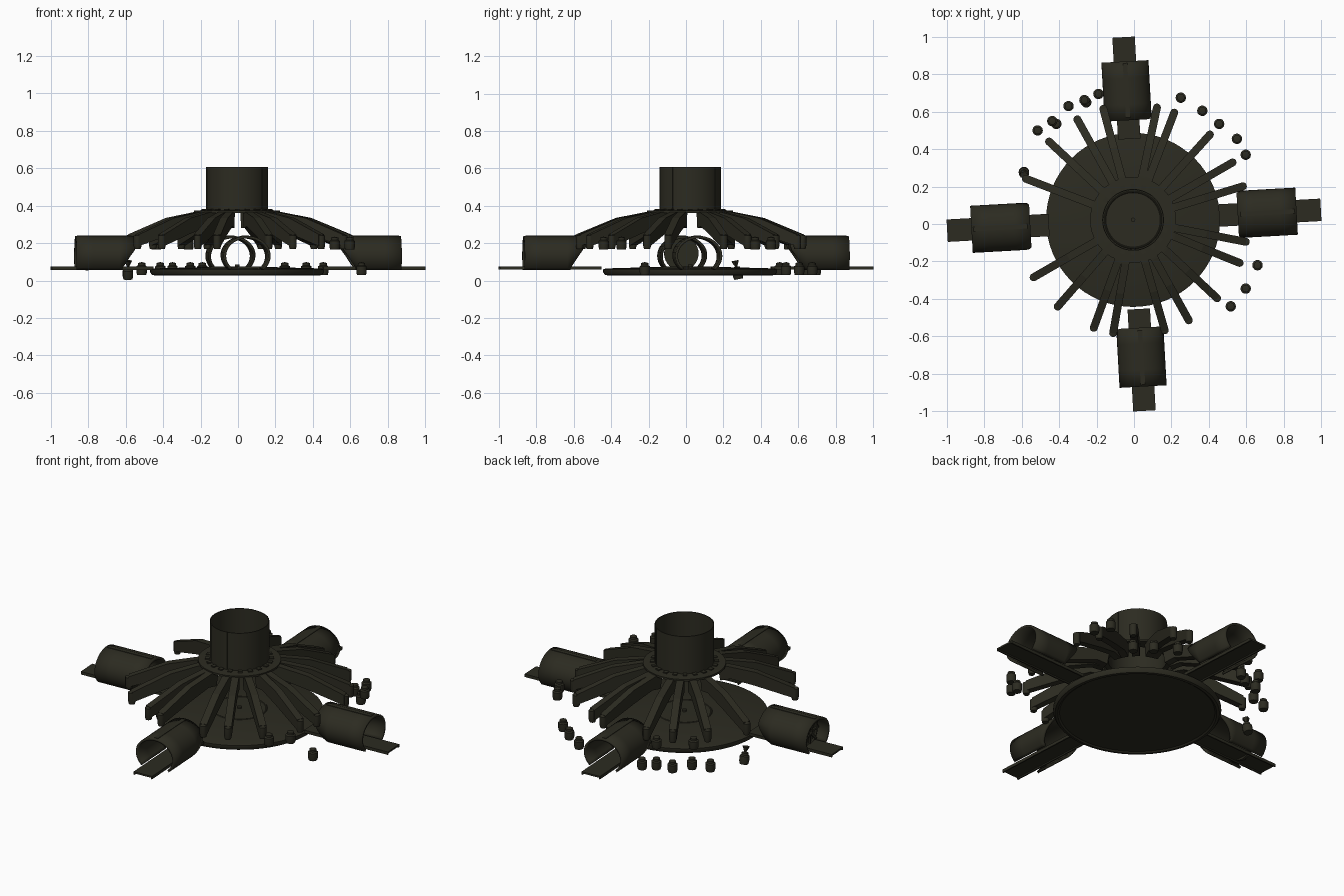
import bpy, bmesh, math
from mathutils import Matrix, Vector

cube = bpy.data.objects.get("Cube")
if cube:
    bpy.data.objects.remove(cube, do_unlink=True)

metal = bpy.data.materials.new("dark olive metal")
metal.use_nodes = True
COLOUR = (0.025, 0.024, 0.015, 1)
metal.diffuse_color = COLOUR
metal.node_tree.nodes["Principled BSDF"].inputs["Base Color"].default_value = COLOUR

HUB = Vector((-0.005, 0.022, 0))


def finish(name, bm, matrix=Matrix(), smooth=True):
    bmesh.ops.recalc_face_normals(bm, faces=bm.faces)
    mesh = bpy.data.meshes.new(name)
    bm.to_mesh(mesh)
    bm.free()
    mesh.materials.append(metal)
    ob = bpy.data.objects.new(name, mesh)
    bpy.context.collection.objects.link(ob)
    ob.matrix_world = matrix
    if smooth:
        bpy.ops.object.select_all(action='DESELECT')
        ob.select_set(True)
        bpy.context.view_layer.objects.active = ob
        bpy.ops.object.shade_smooth_by_angle(angle=math.radians(35))
    return ob


def lathe(name, profile, matrix, sides=48, closed=False):
    """Spin an (r, z) profile about the local z axis."""
    bm = bmesh.new()
    pts = [bm.verts.new((r, 0, z)) for r, z in profile]
    edges = [bm.edges.new(p) for p in zip(pts, pts[1:])]
    if closed:
        edges.append(bm.edges.new((pts[-1], pts[0])))
    bmesh.ops.spin(bm, geom=pts + edges, axis=(0, 0, 1), cent=(0, 0, 0),
                   angle=math.tau, steps=sides, use_duplicate=False)
    bmesh.ops.remove_doubles(bm, verts=bm.verts, dist=0.0002)
    return finish(name, bm, matrix)


def prism(name, outline, width, matrix):
    """Extrude an (x, z) outline across local y."""
    bm = bmesh.new()
    face = bm.faces.new([bm.verts.new((x, -width / 2, z)) for x, z in outline])
    new = bmesh.ops.extrude_face_region(bm, geom=[face])["geom"]
    bmesh.ops.translate(bm, vec=(0, width, 0),
                        verts=[v for v in new if isinstance(v, bmesh.types.BMVert)])
    return finish(name, bm, matrix, smooth=False)


def box(name, lo, hi, matrix):
    outline = [(lo[0], lo[2]), (hi[0], lo[2]), (hi[0], hi[2]), (lo[0], hi[2])]
    shift = Matrix.Translation((0, (lo[1] + hi[1]) / 2, 0))
    return prism(name, outline, hi[1] - lo[1], matrix @ shift)


def turn(degrees, origin=HUB):
    return Matrix.Translation(origin) @ Matrix.Rotation(math.radians(degrees), 4, 'Z')


# Round floor, tower and collar
lathe("floor_disc", [(0, 0.035), (0.43, 0.035), (0.44, 0.028), (0.455, 0.03), (0.465, 0.045),
                     (0.465, 0.06), (0.45, 0.065), (0.155, 0.073), (0.152, 0.076), (0.148, 0.076),
                     (0.145, 0.073), (0, 0.074)], turn(0), 64)
lathe("floor_stud", [(0, 0.085), (0.012, 0.085), (0.012, 0.07)], turn(0), 12)
lathe("tower", [(0.165, 0.37), (0.165, 0.606), (0.16, 0.606), (0.16, 0.37)],
      turn(0), 48, True)
lathe("collar", [(0.16, 0.362), (0.23, 0.362), (0.23, 0.374), (0.16, 0.378)],
      turn(0), 48, True)
for i in range(20):
    box("collar_tooth", (0.165, -0.012, 0.37), (0.19, 0.012, 0.383), turn(i * 18))
for i in range(8):
    box("tower_seam", (0.162, -0.002, 0.38), (0.167, 0.002, 0.606), turn(i * 45 + 10))

# Radiating roof ribs with a rounded post at each tip
RIB = [(0.185, 0.372), (0.24, 0.366), (0.4, 0.335), (0.616, 0.247),
       (0.616, 0.185), (0.4, 0.252), (0.26, 0.29), (0.2, 0.28)]
for a in (17, 30, 48, 69, 78, 105, 119, 137, 159, 210, 229, 250, 260, 286, 299, 317, 338, 349):
    prism("roof_rib", RIB, 0.042, turn(a))
    lathe("rib_post", [(0, 0.17), (0.017, 0.17), (0.021, 0.185), (0.021, 0.24), (0, 0.248)],
          turn(a) @ Matrix.Translation((0.614, 0, 0)), 14)


# Four arched tunnels with walkways
def tunnel(matrix):
    bm = bmesh.new()
    rows = []
    steps = 30
    for i in range(steps + 1):
        a = math.radians(-45 + 270 * i / steps)
        y, z = 0.119 * math.cos(a), 0.132 + 0.1 * math.sin(a)
        inner = 0.555 + 0.07 * min(1, max(0, (0.17 - z) / 0.1))
        rows.append([bm.verts.new((x, y, z)) for x in (inner, 0.64, 0.78, 0.87)])
    for r, s in zip(rows, rows[1:]):
        for j in range(3):
            bm.faces.new((r[j], r[j + 1], s[j + 1], s[j]))
    ob = finish("tunnel_shell", bm, matrix)
    wall = ob.modifiers.new("wall", 'SOLIDIFY')
    wall.thickness = 0.014
    wall.offset = 0
    box("tunnel_spine", (0.57, -0.012, 0.23), (0.86, 0.012, 0.241), matrix)
    box("walkway", (0.455, -0.06, 0.066), (1.0, 0.06, 0.076), matrix)
    for side in (-0.056, 0.056):
        box("walkway_edge", (0.455, side - 0.004, 0.058), (1.0, side + 0.004, 0.07), matrix)


for i in range(4):
    tunnel(turn(3.2 + 90 * i, Vector((0, 0 if i % 2 else 0.02, 0))))

# Barrier closing one tunnel
gate = turn(183.2, Vector((0, 0.02, 0))) @ Matrix.Translation((0.8, 0, 0.145)) \
    @ Matrix.Rotation(math.pi / 2, 4, 'Y')
lathe("gate_plate", [(0, 0), (0.092, 0), (0.092, 0.015), (0.075, 0.022), (0.065, 0.015),
                     (0, 0.015)], gate, 32)
for i in range(8):
    box("gate_bar", (0.015, -0.006, 0.01), (0.088, 0.006, 0.025),
        gate @ Matrix.Rotation(i * math.pi / 4, 4, 'Z'))

# Loose stools around the rim, some on the floor and some raised
STOOL = [(0, -0.035), (0.024, -0.035), (0.028, -0.02), (0.028, 0.012),
         (0.02, 0.018), (0.02, 0.03), (0, 0.035)]
FLOOR_SPOTS = [(0.25, 0.675), (0.365, 0.605), (0.455, 0.535), (0.66, -0.22), (-0.19, 0.695),
               (-0.255, 0.65), (-0.35, 0.63), (-0.415, 0.535), (-0.515, 0.5)]
RAISED_SPOTS = [(0.55, 0.455), (0.597, 0.37), (0.597, -0.345), (0.517, -0.44),
                (-0.265, 0.662), (-0.437, 0.55)]
for spots, height in ((FLOOR_SPOTS, 0.064), (RAISED_SPOTS, 0.2)):
    for x, y in spots:
        lathe("stool", STOOL, Matrix.Translation((x, y, height)), 14)

# One toppled stool with a broken spike
fallen = Matrix.Translation((-0.588, 0.275, 0.042)) @ Matrix.Rotation(0.2, 4, 'X')
lathe("fallen_stool", STOOL, fallen, 14)
lathe("fallen_spike", [(0, 0.02), (0.022, 0.066), (0, 0.06)], fallen, 5)
